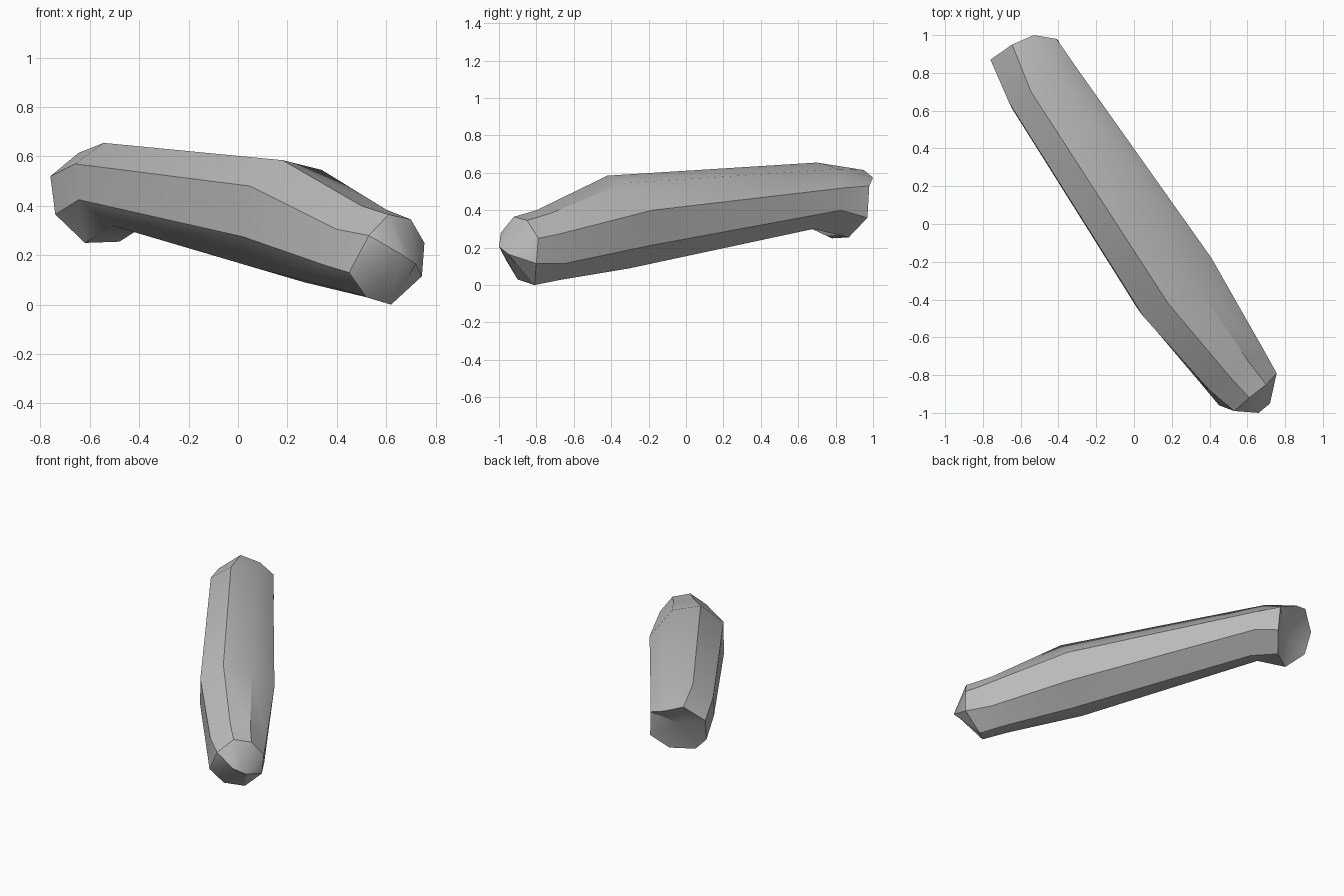
import bpy
import bmesh
from mathutils import Vector

default_cube = bpy.data.objects.get("Cube")
if default_cube:
    bpy.data.objects.remove(default_cube, do_unlink=True)

# Single matte grey
grey = bpy.data.materials.new("plain grey")
grey.use_nodes = True
shade = (0.5, 0.5, 0.5, 1.0)
grey.diffuse_color = shade
grey.node_tree.nodes["Principled BSDF"].inputs["Base Color"].default_value = shade

# Eight lengthwise rails around the bent bar, each running
# from the hooked end through the bend, middle and taper to the tip
rails = {
    "top": [(-.645, .95, .615), (-.545, .7, .655), (.18, -.42, .585),
            (.5, -.8, .4), (.61, -.92, .365)],
    "upper_left": [(-.53, 1, .575), (-.42, .82, .62), (.34, -.33, .545),
                   (.6, -.72, .385), (.7, -.85, .345)],
    "left": [(-.41, .98, .53), (-.32, .85, .52), (.41, -.18, .4),
             (.7, -.69, .27), (.755, -.79, .25)],
    "lower_left": [(-.4, .97, .36), (-.33, .83, .4), (.38, -.2, .21),
                   (.66, -.65, .115), (.745, -.8, .115)],
    "bottom": [(-.48, .87, .255), (-.41, .68, .3), (.27, -.3, .09),
               (.52, -.66, .03), (.62, -.81, 0)],
    "lower_right": [(-.62, .78, .25), (-.51, .63, .32), (.1, -.4, .14),
                    (.42, -.77, .06), (.52, -.9, .03)],
    "right": [(-.74, .83, .365), (-.645, .61, .425), (.02, -.45, .275),
              (.35, -.84, .16), (.45, -.96, .13)],
    "upper_right": [(-.76, .87, .52), (-.66, .64, .57), (.05, -.49, .48),
                    (.4, -.88, .305), (.53, -.99, .28)],
}


def add_fan(bm, rim, centre):
    """Close a rim with triangles meeting at one vertex."""
    for a, b in zip(rim, rim[1:] + rim[:1]):
        bm.faces.new((a, b, centre))


bm = bmesh.new()
strips = [[bm.verts.new(point) for point in path] for path in rails.values()]

# Skin neighbouring rails
for strip, following in zip(strips, strips[1:] + strips[:1]):
    for i in range(len(strip) - 1):
        bm.faces.new((strip[i], strip[i + 1], following[i + 1], following[i]))

# Hooked end: shallow dished cap
rim = [strip[0] for strip in strips]
collar = [strip[1] for strip in strips]
middle = sum((v.co for v in rim), Vector()) / len(rim)
inward = sum((v.co for v in collar), Vector()) / len(collar) - middle
dish = bm.verts.new(middle + inward.normalized() * 0.05)
add_fan(bm, rim, dish)

# Tip: faceted nose with a short ridge
nose = bm.verts.new((.66, -1, .205))
ridge = bm.verts.new((.72, -.95, .165))
top, upper, left, lower, bottom, under, right, shoulder = [s[-1] for s in strips]
bm.faces.new((top, upper, ridge, nose))
for a, b in ((upper, left), (left, lower), (lower, bottom)):
    bm.faces.new((a, b, ridge))
for a, b in ((bottom, under), (under, right), (right, shoulder), (shoulder, top)):
    bm.faces.new((a, b, nose))
bm.faces.new((bottom, nose, ridge))

bmesh.ops.recalc_face_normals(bm, faces=bm.faces)
mesh = bpy.data.meshes.new("bent_bar")
bm.to_mesh(mesh)
bm.free()
mesh.materials.append(grey)

bar = bpy.data.objects.new("bent_bar", mesh)
bpy.context.collection.objects.link(bar)
bpy.context.view_layer.objects.active = bar
bar.select_set(True)
bpy.ops.object.shade_smooth_by_angle(angle=0.6)
